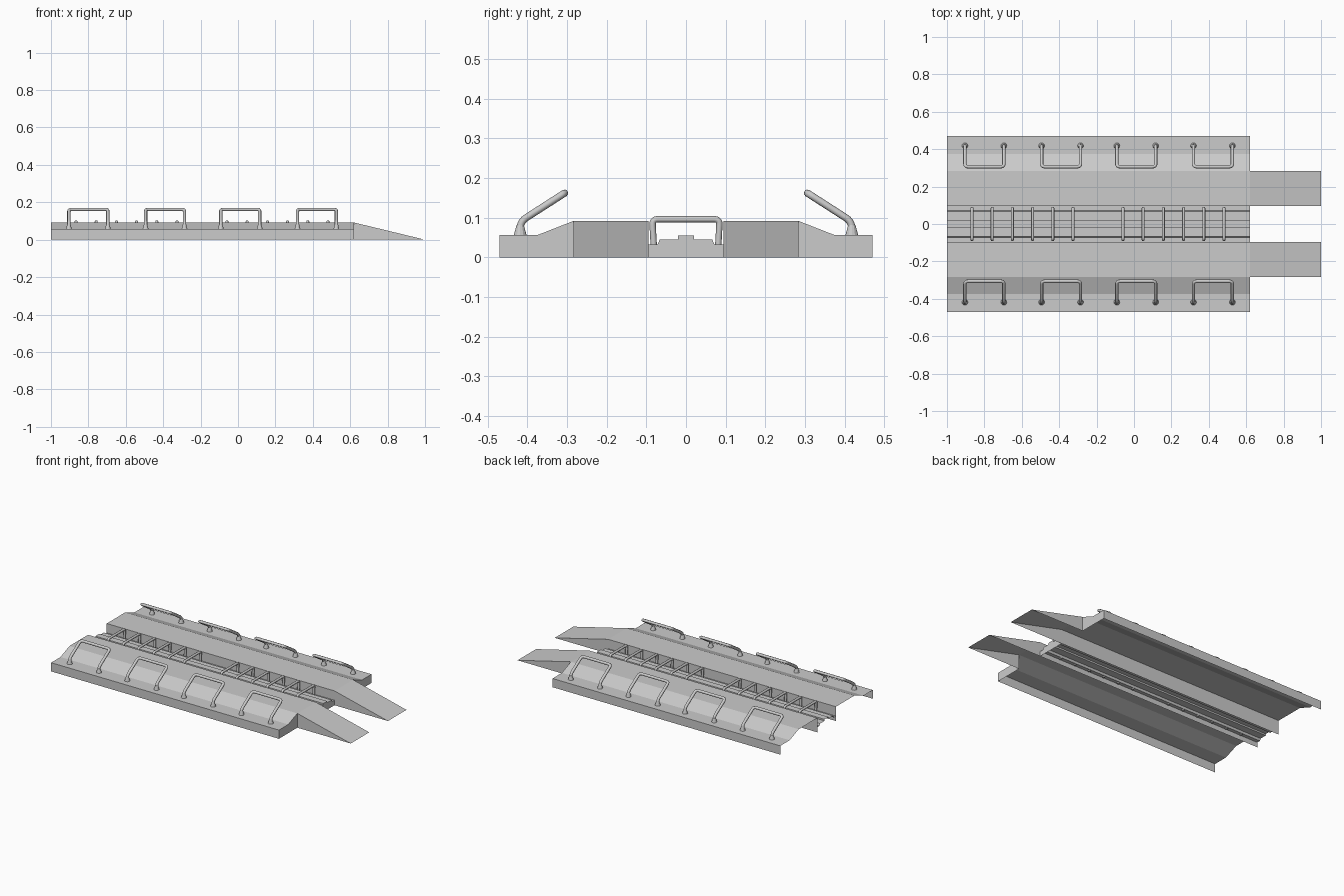
import bpy, bmesh
from mathutils import Vector

if "Cube" in bpy.data.objects:
    bpy.data.objects.remove(bpy.data.objects["Cube"])

X0, X1, X2 = -1.0, 0.62, 1.0      # back end, deck front end, ramp tip
H, LOW = 0.092, 0.056             # tread height, side ledge height


def make_object(name, build):
    bm = bmesh.new()
    build(bm)
    bmesh.ops.remove_doubles(bm, verts=bm.verts, dist=1e-5)
    mesh = bpy.data.meshes.new(name)
    bm.to_mesh(mesh)
    bm.free()
    ob = bpy.data.objects.new(name, mesh)
    bpy.context.collection.objects.link(ob)
    return ob


def face(bm, pts):
    return bm.faces.new([bm.verts.new(p) for p in pts])


def sheet(bm, profile):
    """Open-ended sheet: y/z profile swept along x."""
    for (ya, za), (yb, zb) in zip(profile, profile[1:]):
        face(bm, [(X0, ya, za), (X1, ya, za), (X1, yb, zb), (X0, yb, zb)])


def rounded(pts, r, n=5):
    """Round the inner corners of a polyline."""
    pts = [Vector(p) for p in pts]
    out = [pts[0]]
    for a, b, c in zip(pts, pts[1:], pts[2:]):
        p, q = b + (a - b).normalized() * r, b + (c - b).normalized() * r
        for i in range(n + 1):
            t = i / n
            out.append(p * (1 - t) ** 2 + b * 2 * t * (1 - t) + q * t * t)
    return out + [pts[-1]]


def tubes(name, paths, radius):
    cu = bpy.data.curves.new(name, 'CURVE')
    cu.dimensions = '3D'
    cu.bevel_depth = radius
    cu.bevel_resolution = 2
    cu.use_fill_caps = True
    for path in paths:
        sp = cu.splines.new('POLY')
        sp.points.add(len(path) - 1)
        for pt, co in zip(sp.points, path):
            pt.co = (*co, 1)
        sp.use_smooth = True
    ob = bpy.data.objects.new(name, cu)
    bpy.context.collection.objects.link(ob)
    return ob


handle_x = (-0.80, -0.39, 0.012, 0.422)
for s, side in ((-1, "near"), (1, "far")):
    # Folded deck with a closed front end beside the ramp
    def deck(bm):
        sheet(bm, [(s * y, z) for y, z in
                   ((0.47, 0), (0.47, LOW), (0.375, LOW), (0.283, H), (0.095, H), (0.095, 0))])
        face(bm, [(X1, s * y, z) for y, z in
                  ((0.47, 0), (0.47, LOW), (0.375, LOW), (0.283, H), (0.283, 0))])
    make_object(side + "_deck", deck)

    # Entry ramp, open underneath
    def ramp(bm):
        a, b = s * 0.095, s * 0.283
        face(bm, [(X1, a, H), (X2, a, 0), (X2, b, 0), (X1, b, H)])
        for y in (a, b):
            face(bm, [(X1, y, 0), (X2, y, 0), (X1, y, H)])
    make_object(side + "_ramp", ramp)

    # Inward leaning guide hoops
    hoops = []
    for c in handle_x:
        l, r = c - 0.104, c + 0.104
        foot, knee, top = (s * 0.418, LOW), (s * 0.418, 0.09), (s * 0.306, 0.162)
        hoops.append(rounded([(l, *foot), (l, *knee), (l, *top),
                              (r, *top), (r, *knee), (r, *foot)], 0.018))
    tubes(side + "_guide_hoops", hoops, 0.009)

    # Flared hoop feet
    def feet(bm):
        for c in handle_x:
            for dx in (-0.104, 0.104):
                ret = bmesh.ops.create_cone(bm, cap_ends=True, segments=12,
                                            radius1=0.016, radius2=0.009, depth=0.026)
                bmesh.ops.translate(bm, verts=ret['verts'],
                                    vec=(c + dx, s * 0.418, LOW + 0.013))
    make_object(side + "_hoop_feet", feet)


# Central channel floor with stepped section and closed front
def channel(bm):
    half = [(0.095, 0.032), (0.072, 0.032), (0.066, 0.045), (0.02, 0.045), (0.02, 0.055)]
    prof = [(-y, z) for y, z in half] + half[::-1]
    sheet(bm, prof)
    face(bm, [(X1, y, z) for y, z in [(-0.095, 0)] + prof + [(0.095, 0)]])


make_object("channel_floor", channel)

# Staple shaped bars across the channel
bars = []
for start in (-0.866, -0.059):
    for i in range(6):
        x = start + i * 0.108
        bars.append(rounded([(x, -0.081, 0.025), (x, -0.085, 0.096),
                             (x, 0.085, 0.096), (x, 0.081, 0.025)], 0.014))
tubes("cross_bars", bars, 0.008)
